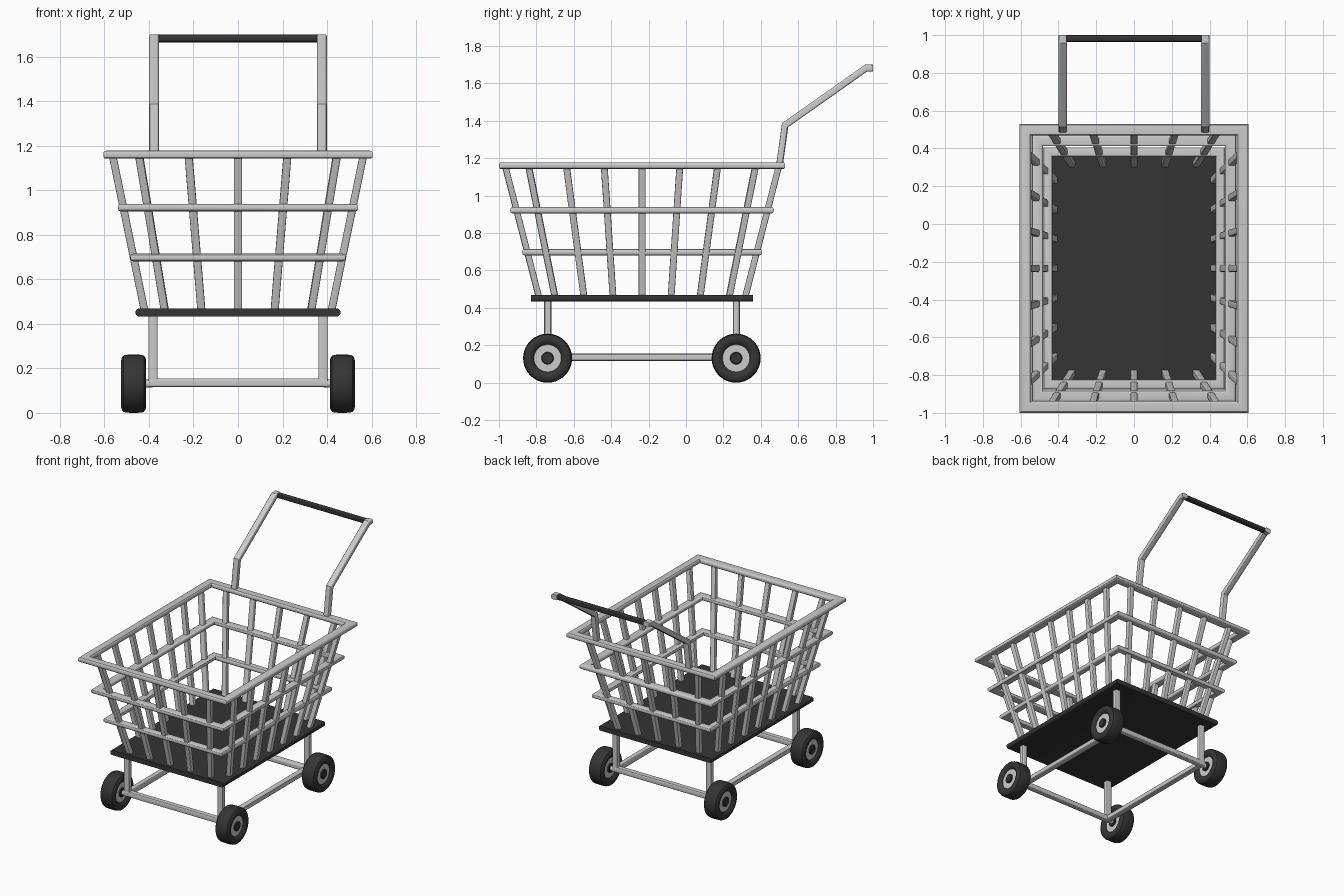
import bpy, bmesh, math
from mathutils import Vector

if "Cube" in bpy.data.objects:
    bpy.data.objects.remove(bpy.data.objects["Cube"])

CY = -0.235  # centre of the basket along y
dark = bpy.data.materials.new("dark_plastic")
dark.diffuse_color = (0.035, 0.035, 0.035, 1)
dark.use_nodes = True
dark.node_tree.nodes["Principled BSDF"].inputs["Base Color"].default_value = dark.diffuse_color


def finish(name, bm, mat=None, angle=30):
    bmesh.ops.recalc_face_normals(bm, faces=bm.faces)
    me = bpy.data.meshes.new(name)
    bm.to_mesh(me)
    bm.free()
    ob = bpy.data.objects.new(name, me)
    bpy.context.collection.objects.link(ob)
    if mat:
        me.materials.append(mat)
    bpy.ops.object.select_all(action='DESELECT')
    ob.select_set(True)
    bpy.context.view_layer.objects.active = ob
    bpy.ops.object.shade_smooth_by_angle(angle=math.radians(angle))
    return ob


def section(w, h, r, n=3):
    """Rounded rectangle outline."""
    pts = []
    for k, (sx, sy) in enumerate(((1, 1), (-1, 1), (-1, -1), (1, -1))):
        for i in range(n + 1):
            a = math.pi / 2 * (k + i / n)
            pts.append((sx * (w / 2 - r) + r * math.cos(a),
                        sy * (h / 2 - r) + r * math.sin(a)))
    return pts


def bridge(bm, loops, closed):
    n = len(loops[0])
    for i in range(len(loops) if closed else len(loops) - 1):
        a, b = loops[i], loops[(i + 1) % len(loops)]
        for j in range(n):
            k = (j + 1) % n
            bm.faces.new((a[j], a[k], b[k], b[j]))
    if not closed:
        bm.faces.new(loops[0])
        bm.faces.new(loops[-1])


def frame(name, hx, hy, z, w, h, r):
    """Mitred rectangular ring, hx and hy measured to the outer edge."""
    bm = bmesh.new()
    loops = [[bm.verts.new((sx * (hx - w / 2 + u), CY + sy * (hy - w / 2 + u), z + v))
              for u, v in section(w, h, r)]
             for sx, sy in ((1, 1), (-1, 1), (-1, -1), (1, -1))]
    bridge(bm, loops, True)
    return finish(name, bm)


def rod(name, path, side, w, d, r, mat=None):
    """Rounded bar swept along a path, w across the side axis, d across the other."""
    p = [Vector(q) for q in path]
    bm = bmesh.new()
    loops = []
    for i, q in enumerate(p):
        t0 = (q - p[i - 1]).normalized() if i else (p[1] - q).normalized()
        t1 = (p[i + 1] - q).normalized() if i < len(p) - 1 else t0
        t = (t0 + t1).normalized()
        s = Vector(side)
        s = (s - t * s.dot(t)).normalized()
        n = t.cross(s) / t.dot(t0)
        loops.append([bm.verts.new(q + s * u + n * v) for u, v in section(w, d, r)])
    bridge(bm, loops, False)
    return finish(name, bm, mat)


def lathe(name, centre, profile, mat=None, closed=False, seg=40):
    """Profile of (x, radius) points turned about the x axis."""
    bm = bmesh.new()
    c = Vector(centre)
    loops = []
    for x, rad in profile:
        loops.append([bm.verts.new(c + Vector((x, rad * math.cos(2 * math.pi * i / seg),
                                               rad * math.sin(2 * math.pi * i / seg))))
                      for i in range(seg)])
    bridge(bm, loops, closed)
    return finish(name, bm, mat)


# basket rings
frame("basket_rim", 0.605, 0.765, 1.16, 0.062, 0.036, 0.013)
frame("basket_upper_ring", 0.54, 0.705, 0.922, 0.058, 0.034, 0.013)
frame("basket_lower_ring", 0.484, 0.641, 0.698, 0.052, 0.034, 0.013)

# basket floor
rod("basket_floor", [(0, CY - 0.594, 0.451), (0, CY + 0.594, 0.451)], (1, 0, 0),
    0.92, 0.035, 0.013, dark)

# basket wall bars, fanning outwards
Z0, Z1 = 0.455, 1.155
for s, label in ((-1, "front"), (1, "back")):
    for i in range(-2, 3):
        rod(f"{label}_bar", [(i * 0.164, CY + s * 0.551, Z0), (i * 0.222, CY + s * 0.731, Z1)],
            (1, 0, 0), 0.036, 0.034, 0.006)
for s, label in ((-1, "left"), (1, "right")):
    for i in range(-3, 4):
        rod(f"{label}_bar", [(s * 0.419, CY + i * 0.155, Z0), (s * 0.563, CY + i * 0.202, Z1)],
            (0, 1, 0), 0.036, 0.034, 0.006)

# undercarriage
frame("lower_frame", 0.403, 0.524, 0.136, 0.042, 0.038, 0.008)
tyre = [(-0.056, 0.105), (-0.053, 0.117), (-0.046, 0.126), (-0.034, 0.130), (0, 0.131)]
tyre = tyre + [(-x, r) for x, r in tyre[-2::-1]]
tyre += [(0.056, 0.095), (0.050, 0.082), (0.040, 0.073),
         (-0.040, 0.073), (-0.050, 0.082), (-0.056, 0.095)]
for sx in (-1, 1):
    for sy in (-1, 1):
        y = CY + sy * 0.504
        rod("leg", [(sx * 0.382, y, 0.13), (sx * 0.382, y, 0.445)], (1, 0, 0),
            0.042, 0.038, 0.008)
        c = (sx * 0.469, y - 0.001, 0.131)
        lathe("tyre", c, tyre, dark, True)
        lathe("wheel_hub", c, [(-0.038, 0.076), (0.038, 0.076)])
        lathe("hub_cap", c, [(-0.050, 0.028), (-0.046, 0.033), (0.046, 0.033), (0.050, 0.028)], dark)
        lathe("axle", (sx * 0.41, y, 0.131), [(-0.025, 0.018), (0.025, 0.018)], seg=20)

# push handle
for s in (-1, 1):
    rod("handle_arm", [(s * 0.377, 0.498, 1.15), (s * 0.377, 0.53, 1.377),
                       (s * 0.377, 0.963, 1.682), (s * 0.377, 1.0, 1.682)],
        (1, 0, 0), 0.044, 0.036, 0.009)
rod("handle_grip", [(-0.36, 0.982, 1.682), (0.36, 0.982, 1.682)], (0, 1, 0),
    0.035, 0.035, 0.012, dark)
